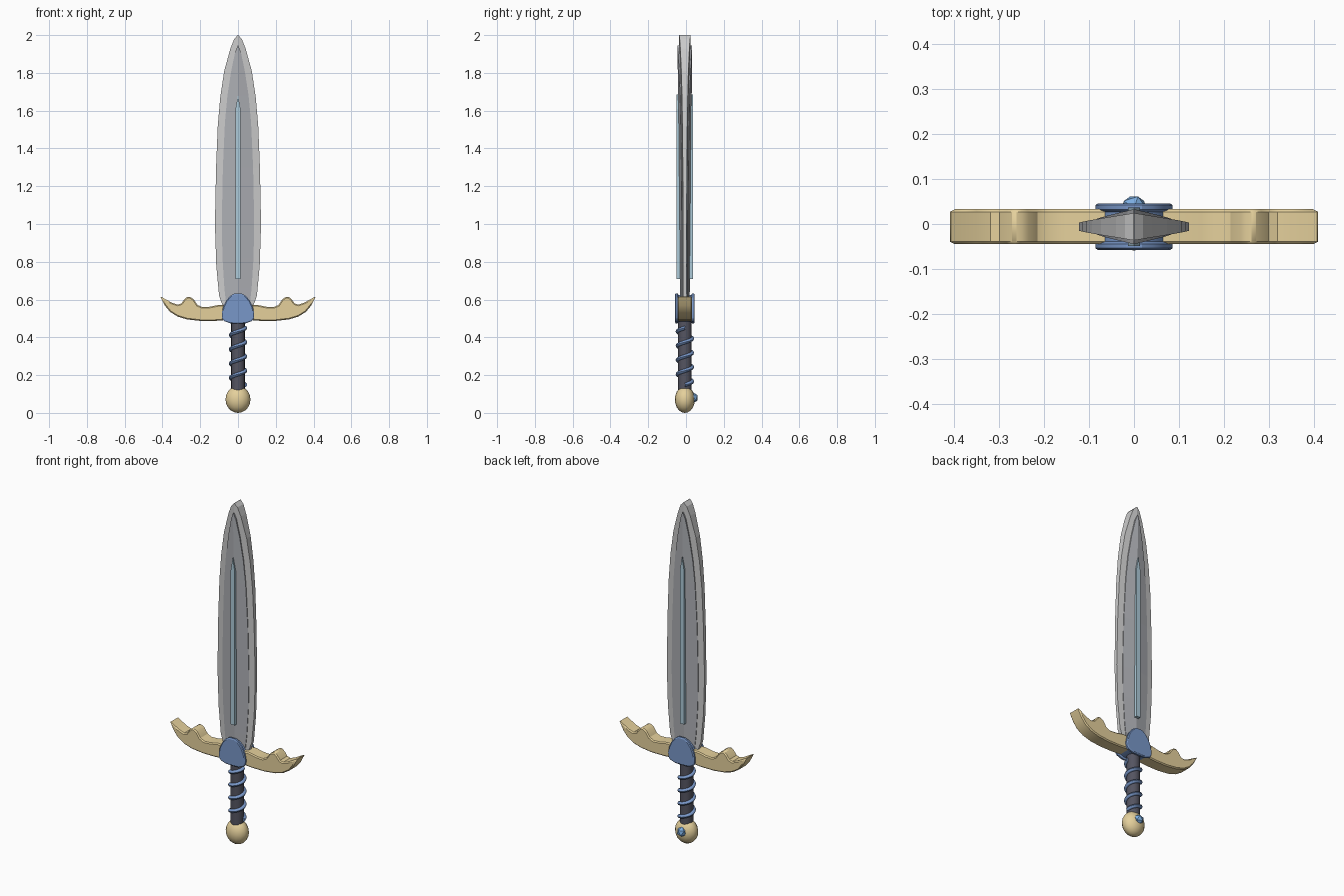
import bpy, bmesh
from math import sin, cos, pi
from mathutils import Vector

if "Cube" in bpy.data.objects:
    bpy.data.objects.remove(bpy.data.objects["Cube"])

Y0 = -0.006  # sword centre plane; the pommel gem sticks out at the back


def mat(name, rgb):
    m = bpy.data.materials.new(name)
    m.diffuse_color = (*rgb, 1)
    m.use_nodes = True
    m.node_tree.nodes["Principled BSDF"].inputs["Base Color"].default_value = m.diffuse_color
    return m


GOLD = mat("gold", (0.78, 0.63, 0.33))
BLUE = mat("blue", (0.19, 0.31, 0.58))
GEM = mat("gem_blue", (0.2, 0.42, 0.75))
GRIP = mat("grip_dark", (0.09, 0.09, 0.12))
INLAY = mat("inlay_blue", (0.42, 0.6, 0.7))
STEEL = mat("steel", (0.62, 0.63, 0.64))
PANEL = mat("panel_steel", (0.42, 0.43, 0.46))


def finish(name, bm, material, smooth=None, bevel=0):
    bmesh.ops.recalc_face_normals(bm, faces=bm.faces)
    me = bpy.data.meshes.new(name)
    bm.to_mesh(me)
    bm.free()
    ob = bpy.data.objects.new(name, me)
    bpy.context.collection.objects.link(ob)
    ob.location.y = Y0
    me.materials.append(material)
    if bevel:
        b = ob.modifiers.new("bevel", 'BEVEL')
        b.width, b.segments, b.limit_method = bevel, 1, 'ANGLE'
        b.angle_limit = 0.8
    if smooth:
        bpy.ops.object.select_all(action='DESELECT')
        ob.select_set(True)
        bpy.context.view_layer.objects.active = ob
        bpy.ops.object.shade_smooth_by_angle(angle=smooth)
    return ob


def loft(rings):
    """Skin a list of closed rings and cap both ends."""
    bm = bmesh.new()
    rows = [[bm.verts.new(p) for p in r] for r in rings]
    n = len(rows[0])
    for a, b in zip(rows, rows[1:]):
        for i in range(n):
            j = (i + 1) % n
            bm.faces.new((a[i], a[j], b[j], b[i]))
    bm.faces.new(rows[0])
    bm.faces.new(rows[-1])
    return bm


# Blade and raised panel: ridged section, thinning towards the guard
def blade(name, outline, mid, edge, wide, material):
    rings = []
    for x, z in outline:
        t = 0.64 + 0.36 * (z - 0.55) / 1.4
        c, e = mid * t, (mid - (mid - edge) * x / wide) * t
        rings.append([(-x, -e, z), (0, -c, z), (x, -e, z),
                      (x, e, z), (0, c, z), (-x, e, z)])
    finish(name, loft(rings), material)


blade("blade", [(0.075, 0.55), (0.1, 0.62), (0.115, 0.78), (0.122, 1.0), (0.116, 1.3),
                (0.107, 1.52), (0.094, 1.67), (0.073, 1.81), (0.04, 1.93), (0.02, 1.98),
                (0.001, 2.0)], 0.03, 0.012, 0.122, STEEL)
blade("blade_panel", [(0.06, 0.55), (0.072, 0.66), (0.082, 0.82), (0.086, 1.0), (0.08, 1.3),
                      (0.069, 1.54), (0.056, 1.68), (0.036, 1.81), (0.015, 1.91),
                      (0.001, 1.945)], 0.039, 0.021, 0.086, PANEL)

# Inlay strip running through the blade
strip = [(-0.013, 0.71), (0.013, 0.71), (0.013, 1.61), (0, 1.685), (-0.013, 1.61)]
finish("blade_inlay", loft([[(x, y, z) for x, z in strip] for y in (-0.043, 0.043)]), INLAY)

# Crossguard: winged outline mirrored across the middle
half = [(0.06, 0.57), (0.10, 0.572), (0.15, 0.562), (0.19, 0.56), (0.215, 0.572),
        (0.235, 0.602), (0.25, 0.612), (0.267, 0.616), (0.285, 0.6), (0.30, 0.579),
        (0.32, 0.573), (0.35, 0.583), (0.413, 0.618), (0.387, 0.568), (0.36, 0.535),
        (0.32, 0.51), (0.27, 0.495), (0.2, 0.487), (0.12, 0.487), (0.06, 0.492)]
full = half + [(-x, z) for x, z in reversed(half)]
finish("crossguard", loft([[(x, y, z) for x, z in full] for y in (-0.039, 0.039)]),
       GOLD, 0.5, 0.006)

# Guard collar: shield shape with a rim at front and back and a narrow waist
side = [(0.04, 0.474), (0.074, 0.486), (0.084, 0.5), (0.086, 0.525), (0.079, 0.56),
        (0.064, 0.592), (0.042, 0.619), (0.018, 0.633)]
shield = side + [(-x, z) for x, z in reversed(side)]
steps = [(0.052, 0.93), (0.048, 1), (0.038, 1), (0.033, 0.88)]
steps = [(-y, s) for y, s in steps] + steps[::-1]
finish("guard_collar", loft([[(x * s, y, 0.55 + (z - 0.55) * s) for x, z in shield]
                             for y, s in steps]), BLUE, 0.5)

# Grip
finish("grip", loft([[(0.036 * cos(i * pi / 8), 0.036 * sin(i * pi / 8), z)
                      for i in range(16)] for z in (0.12, 0.49)]), GRIP, 0.6)

# Spiral wire around the grip, four turns
rings = []
for k in range(97):
    t = 2 * pi * k / 24
    out = Vector((cos(t), sin(t), 0))
    centre = out * 0.038 + Vector((0, 0, 0.148 + 0.0755 * k / 24))
    rings.append([centre + out * 0.011 * cos(a) + Vector((0, 0, 0.011 * sin(a)))
                  for a in [j * pi / 4 for j in range(8)]])
finish("grip_wire", loft(rings), BLUE, 0.8)

# Pommel: flattened ball
bm = bmesh.new()
bmesh.ops.create_uvsphere(bm, u_segments=16, v_segments=10, radius=1)
bmesh.ops.scale(bm, vec=(0.066, 0.053, 0.071), verts=bm.verts)
bmesh.ops.translate(bm, vec=(0, 0, 0.071), verts=bm.verts)
finish("pommel", bm, GOLD, 0.8)

# Faceted gem on the back of the pommel
bm = bmesh.new()
bmesh.ops.create_icosphere(bm, subdivisions=1, radius=0.031)
bmesh.ops.translate(bm, vec=(0, 0.041, 0.08), verts=bm.verts)
finish("pommel_gem", bm, GEM)
